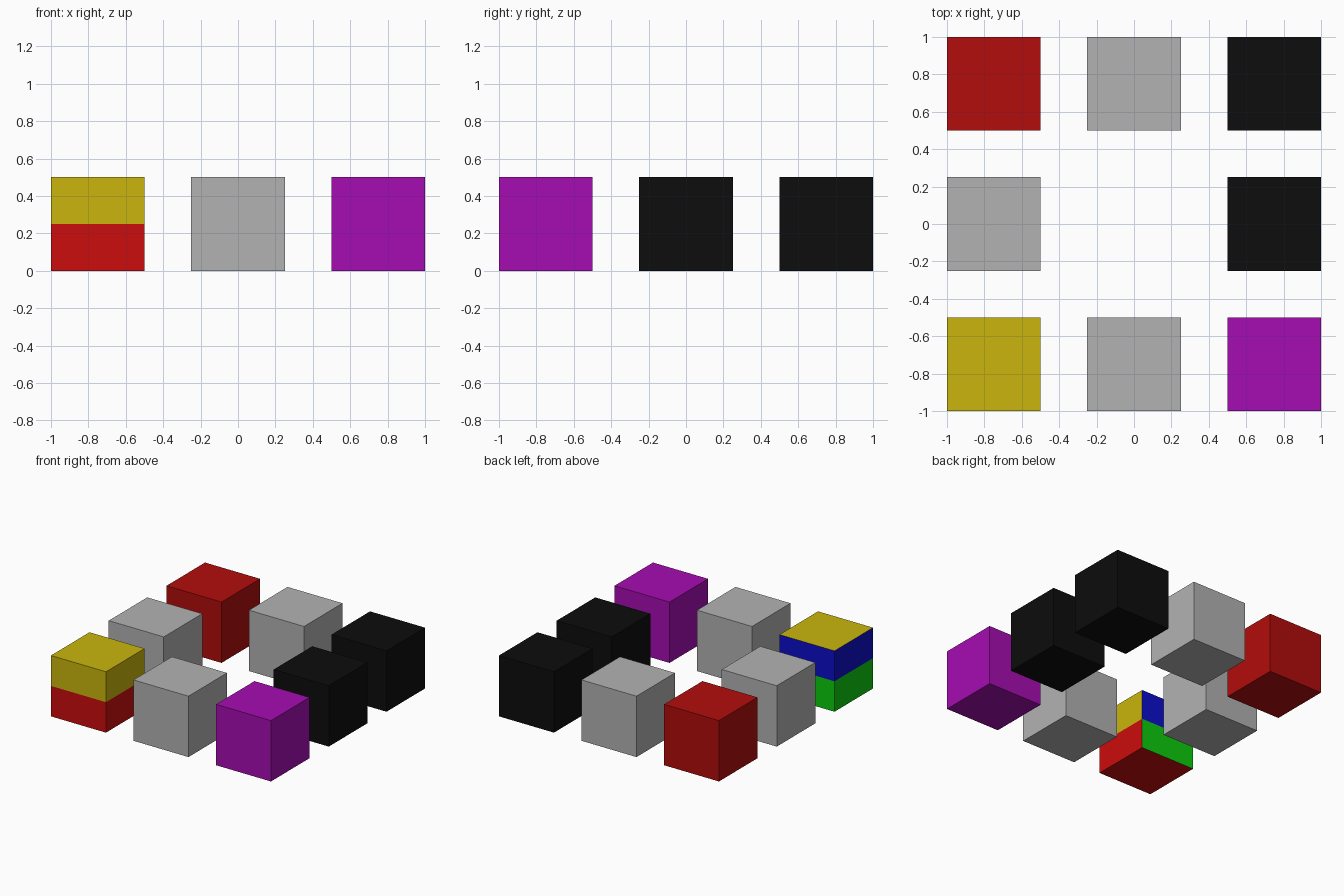
import bpy, bmesh
from mathutils import Matrix, Vector

if "Cube" in bpy.data.objects:
    bpy.data.objects.remove(bpy.data.objects["Cube"])

SIZE = 0.5


def linear(c):
    return c / 12.92 if c <= 0.04045 else ((c + 0.055) / 1.055) ** 2.4


def material(name, *rgb):
    m = bpy.data.materials.new(name)
    m.diffuse_color = (*[linear(c) for c in rgb], 1)
    m.use_nodes = True
    m.node_tree.nodes["Principled BSDF"].inputs["Base Color"].default_value = m.diffuse_color
    return m


black = material("black", 0.05, 0.05, 0.05)
grey = material("grey", 0.7, 0.7, 0.7)
dark_red = material("dark red", 0.7, 0.05, 0.05)
magenta = material("magenta", 0.65, 0.05, 0.7)
yellow = material("yellow", 0.79, 0.71, 0.05)
bright_red = material("bright red", 0.8, 0.05, 0.05)
blue = material("blue", 0.05, 0.05, 0.8)
green = material("green", 0.05, 0.8, 0.05)


def cube(name, x, y, mats, split=False):
    bm = bmesh.new()
    bmesh.ops.create_cube(bm, size=SIZE, matrix=Matrix.Translation((0, 0, SIZE / 2)))
    if split:
        # cut at mid height, then colour by height and direction
        bmesh.ops.bisect_plane(bm, geom=bm.verts[:] + bm.edges[:] + bm.faces[:],
                               plane_co=(0, 0, SIZE / 2), plane_no=(0, 0, 1))
        bm.normal_update()
        for f in bm.faces:
            lower = f.calc_center_median().z < SIZE / 2
            back_left = f.normal.dot(Vector((-1, 1, 0))) > 0.5
            f.material_index = 2 * back_left + lower
    me = bpy.data.meshes.new(name)
    bm.to_mesh(me)
    bm.free()
    for m in mats:
        me.materials.append(m)
    ob = bpy.data.objects.new(name, me)
    ob.location = (x, y, 0)
    bpy.context.collection.objects.link(ob)


# ring of eight cubes
S = 0.75
cube("back_left_cube", -S, S, [dark_red])
cube("back_cube", 0, S, [grey])
cube("back_right_cube", S, S, [black])
cube("left_cube", -S, 0, [grey])
cube("right_cube", S, 0, [black])
cube("front_cube", 0, -S, [grey])
cube("front_right_cube", S, -S, [magenta])
# four-colour cube
cube("front_left_cube", -S, -S, [yellow, bright_red, blue, green], split=True)
